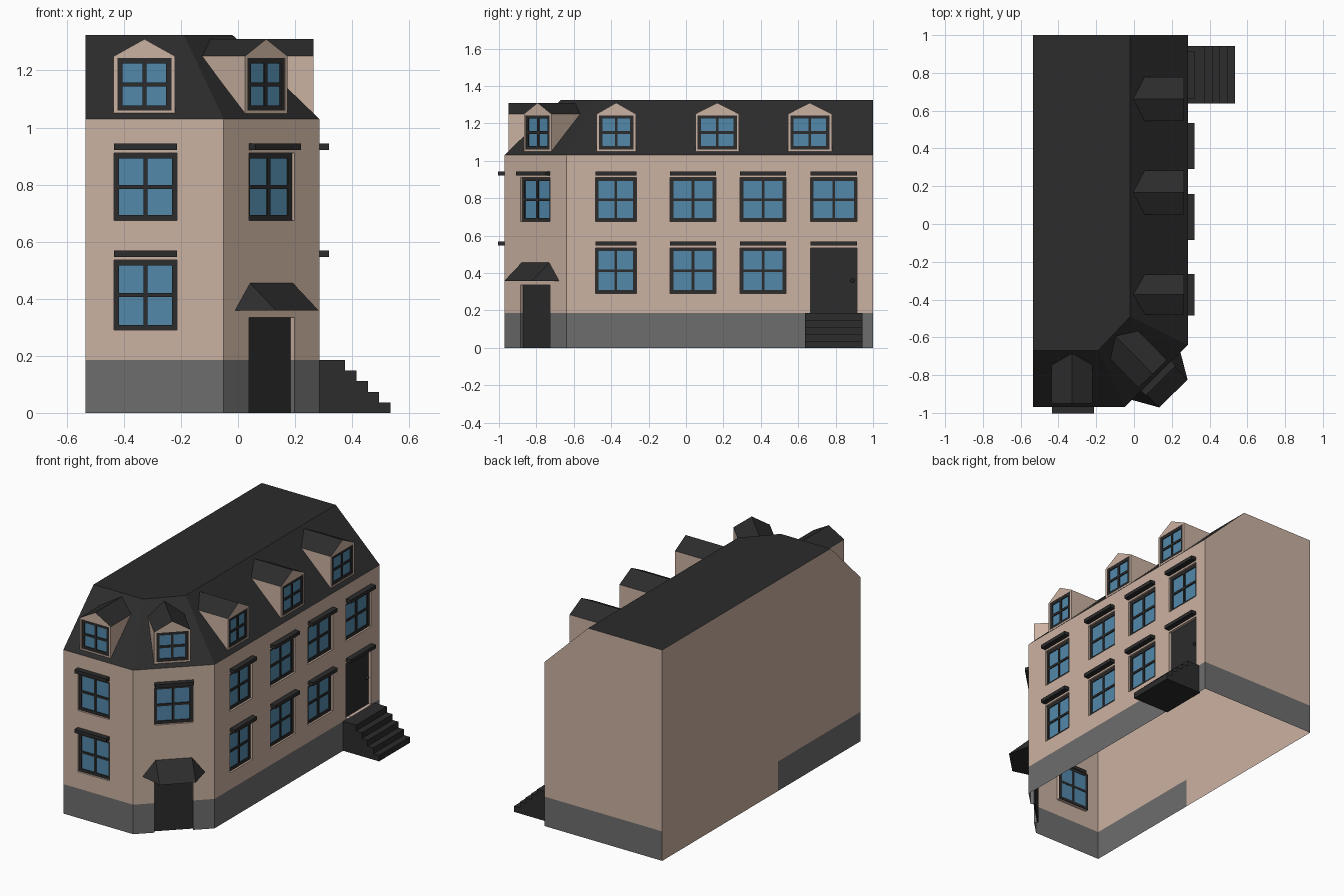
import bpy, bmesh, math
from mathutils import Matrix, Vector

if "Cube" in bpy.data.objects:
    bpy.data.objects.remove(bpy.data.objects["Cube"])


def material(name, rgb):
    m = bpy.data.materials.new(name)
    m.diffuse_color = (*rgb, 1)
    m.use_nodes = True
    m.node_tree.nodes["Principled BSDF"].inputs["Base Color"].default_value = m.diffuse_color
    return m


WALL = material("beige wall", (0.60, 0.445, 0.36))
STONE = material("grey plinth", (0.155, 0.155, 0.155))
DARK = material("dark slate", (0.025, 0.025, 0.025))
GLASS = material("blue glass", (0.085, 0.25, 0.41))

X0, X1, Y0, Y1 = -0.535, 0.285, -0.97, 1.0
EAVES, TOP, PLINTH = 1.03, 1.325, 0.185
CX, CY = -0.05, -0.64          # ends of the cut corner


def make(name, polys, mats, M=Matrix(), index=None):
    """Object from a list of polygons; index(i) picks a material slot."""
    bm = bmesh.new()
    for i, p in enumerate(polys):
        f = bm.faces.new([bm.verts.new(M @ Vector(v)) for v in p])
        f.material_index = index(i) if index else 0
    bmesh.ops.remove_doubles(bm, verts=bm.verts, dist=1e-5)
    me = bpy.data.meshes.new(name)
    bm.to_mesh(me)
    bm.free()
    for m in mats:
        me.materials.append(m)
    ob = bpy.data.objects.new(name, me)
    bpy.context.collection.objects.link(ob)
    return ob


def boxes(name, M, ranges, mat):
    bm = bmesh.new()
    for a, b, c, d, e, f in ranges:
        S = Matrix.Translation(((a + b) / 2, (c + d) / 2, (e + f) / 2)) @ Matrix.Diagonal((b - a, d - c, f - e, 1))
        bmesh.ops.create_cube(bm, size=1, matrix=M @ S)
    me = bpy.data.meshes.new(name)
    bm.to_mesh(me)
    bm.free()
    me.materials.append(mat)
    ob = bpy.data.objects.new(name, me)
    bpy.context.collection.objects.link(ob)
    return ob


def wall(name, M, u0, u1, z0, z1, holes=(), depth=0.02, y=0, extra=(), cuts=(),
         plinth=lambda u, z: z < PLINTH):
    """Wall sheet in a local frame (x along, y inward) with recessed openings."""
    us = sorted({u0, u1, *cuts, *(v for h in holes for v in h[:2])})
    zs = sorted({z0, z1, *(v for h in holes for v in h[2:])} | ({PLINTH} if z0 < PLINTH else set()))
    polys, slots = [], []
    for a, b in zip(us, us[1:]):
        for c, d in zip(zs, zs[1:]):
            s = int(plinth((a + b) / 2, (c + d) / 2))
            inside = [h for h in holes if h[0] <= a and b <= h[1] and h[2] <= c and d <= h[3]]
            if not inside:
                new = [[(a, y, c), (b, y, c), (b, y, d), (a, y, d)]]
            else:
                h, e, new = inside[0], y + depth, []
                if a == h[0]:
                    new.append([(a, y, c), (a, y, d), (a, e, d), (a, e, c)])
                if b == h[1]:
                    new.append([(b, y, c), (b, e, c), (b, e, d), (b, y, d)])
                if c == h[2] and c > 0:
                    new.append([(a, y, c), (a, e, c), (b, e, c), (b, y, c)])
                if d == h[3]:
                    new.append([(a, y, d), (b, y, d), (b, e, d), (a, e, d)])
            polys += new
            slots += [s] * len(new)
    polys += extra
    slots += [0] * len(extra)
    make(name, polys, [WALL, STONE], M, lambda i: slots[i])


def window(name, M, h, y):
    """Frame with four panes filling the opening h at depth y."""
    a, b, c, d = h
    t, m, u, z = 0.018, 0.007, (h[0] + h[1]) / 2, (h[2] + h[3]) / 2
    f = (y - 0.006, y + 0.006)
    boxes(name + "_frame", M, [(a, a + t, *f, c, d), (b - t, b, *f, c, d),
                               (a + t, b - t, *f, c, c + t), (a + t, b - t, *f, d - t, d),
                               (u - m, u + m, *f, c + t, d - t), (a + t, b - t, *f, z - m, z + m)], DARK)
    boxes(name + "_glass", M, [(a + t / 2, b - t / 2, y, y + 0.004, c + t / 2, d - t / 2)], GLASS)


def lintel(name, M, h):
    boxes(name, M, [(h[0], h[1], -0.034, 0.01, h[3] + 0.012, h[3] + 0.034)], DARK)


def dormer(name, M, c, w, run):
    """Gabled dormer running back into the sloping roof."""
    a, b, z0, z1, z2 = c - w / 2, c + w / 2, 1.05, 1.25, 1.31
    y = 0.021
    back = lambda z: (z - EAVES) * run / (TOP - EAVES)
    h = (a + 0.013, b - 0.013, 1.06, 1.243)
    sides = [[(s, y, z0), (s, y, z1), (s, back(z1), z1)] for s in (a, b)]
    gable = [[(a, y, z1), (b, y, z1), (c, y, z2)]]
    wall(name + "_walls", M, a, b, z0, z1, [h], 0.01, y, sides + gable)
    make(name + "_roof", [[(s, y, z1), (c, y, z2), (c, back(z2), z2), (s, back(z1), z1)] for s in (a, b)], [DARK], M)
    window(name + "_window", M, h, y + 0.008)


def frame(x, y, deg):
    return Matrix.Translation((x, y, 0)) @ Matrix.Rotation(math.radians(deg), 4, 'Z')


FRONT = frame(0, Y0, 0)
SIDE = frame(X1, 0, 90)
BACK = frame(0, Y1, 180)
LEFT = frame(X0, 0, -90)
CORNER = frame((CX + X1) / 2, (Y0 + CY) / 2, math.degrees(math.atan2(CY - Y0, X1 - CX)))
HALF = math.hypot(X1 - CX, CY - Y0) / 2

# Openings: (start, end, bottom, top) along each wall
LOW, HIGH = (0.29, 0.535), (0.675, 0.91)
side_cols = [(-0.485, -0.265), (-0.085, 0.16), (0.29, 0.535)]
front_win = [(-0.435, -0.213, *r) for r in (LOW, HIGH)]
side_win = [(*c, *r) for c in side_cols for r in (LOW, HIGH)] + [(0.665, 0.915, *HIGH)]
side_door = (0.665, 0.915, PLINTH, 0.535)
corner_win = [(-0.112, 0.112, *HIGH)]
corner_door = (-0.112, 0.112, 0, 0.335)

# Walls
wall("front_wall", FRONT, X0, CX, 0, EAVES, front_win)
wall("side_wall", SIDE, CY, Y1, 0, EAVES, side_win + [side_door])
wall("corner_wall", CORNER, -HALF, HALF, 0, EAVES, corner_win + [corner_door])
wall("back_wall", BACK, -X1, -X0, 0, EAVES,
     extra=[[(-X1, 0, EAVES), (-X0, 0, EAVES), (-X0, 0, TOP), (0.02, 0, TOP)]])
wall("left_wall", LEFT, -Y1, -Y0, 0, EAVES, cuts=[0.15],
     plinth=lambda u, z: z < PLINTH and u > 0.15,
     extra=[[(-Y1, 0, EAVES), (-Y0, 0, EAVES), (0.67, 0, TOP), (-Y1, 0, TOP)]])

# Mansard roof
low = [(X0, Y0, EAVES), (CX, Y0, EAVES), (X1, CY, EAVES), (X1, Y1, EAVES)]
top = [(X0, -0.67, TOP), (-0.19, -0.67, TOP), (-0.02, -0.49, TOP), (-0.02, Y1, TOP)]
make("roof", [[low[i], low[i + 1], top[i + 1], top[i]] for i in range(3)] + [top + [(X0, Y1, TOP)]], [DARK])

# Windows and lintels
for label, M, wins in (("front", FRONT, front_win), ("side", SIDE, side_win), ("corner", CORNER, corner_win)):
    for i, h in enumerate(wins):
        window(f"{label}_window_{i}", M, h, 0.018)
        lintel(f"{label}_lintel_{i}", M, h)

# Dormers
dormer("front_dormer", FRONT, -0.328, 0.215, 0.30)
dormer("corner_dormer", CORNER, -0.005, 0.21, 0.318)
for i, (c, w) in enumerate([(-0.373, 0.21), (0.167, 0.235), (0.662, 0.235)]):
    dormer(f"side_dormer_{i}", SIDE, c, w, 0.305)

# Doors
for label, M, h in (("side", SIDE, side_door), ("corner", CORNER, corner_door)):
    boxes(label + "_door", M, [(h[0], h[1], 0.018, 0.026, h[2], h[3])], DARK)
lintel("side_door_lintel", SIDE, side_door)
bpy.ops.mesh.primitive_uv_sphere_add(segments=12, ring_count=8, radius=0.011, location=(X1 - 0.01, 0.89, 0.36))
knob = bpy.context.object
knob.name = "door_knob"
knob.data.materials.append(DARK)

# Hipped canopy over the corner door
A, B, C, D = (-0.18, 0, 0.358), (-0.105, -0.13, 0.358), (0.105, -0.13, 0.358), (0.18, 0, 0.358)
E, F = (-0.105, 0, 0.455), (0.105, 0, 0.455)
make("door_canopy", [[A, B, E], [B, C, F, E], [C, D, F], [D, C, B, A]], [DARK], CORNER)

# Entrance steps: one stepped profile, extruded across
n, rise = 5, PLINTH / 5
profile = [(0.275, 0)]
for i in range(n):
    x = 0.535 - 0.04 * i
    profile += [(x, rise * i), (x, rise * (i + 1))]
profile.append((0.275, PLINTH))
ya, yb = 0.637, 0.943
ends = [[(x, y, z) for x, z in profile] for y in (ya, yb)]
ends[1].reverse()
treads = [[(p[0], ya, p[1]), (p[0], yb, p[1]), (q[0], yb, q[1]), (q[0], ya, q[1])]
          for p, q in zip(profile, profile[1:] + profile[:1])]
make("entrance_steps", ends + treads, [DARK])
